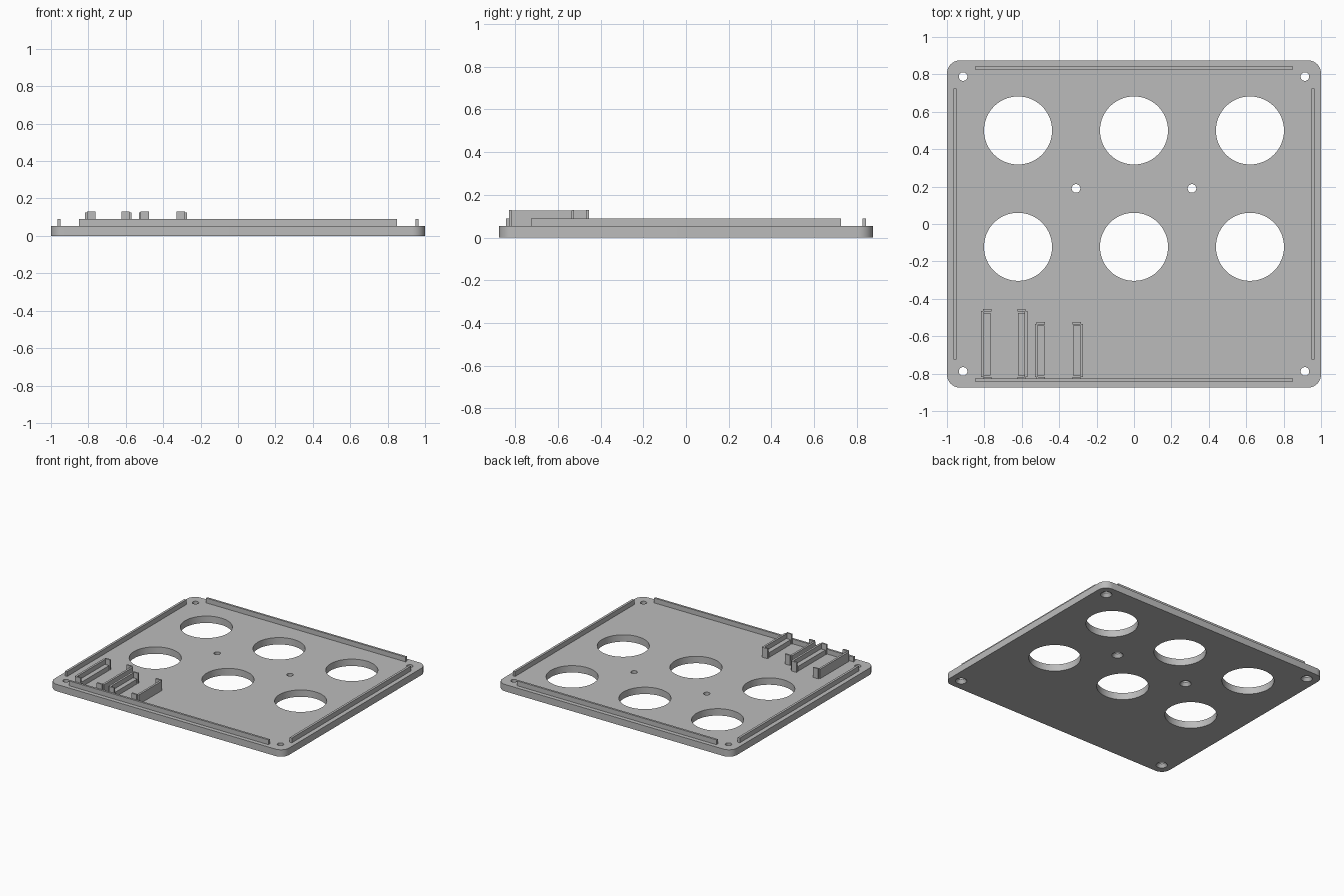
import bpy, bmesh, math
from mathutils import Matrix, Vector

cube = bpy.data.objects.get("Cube")
if cube:
    bpy.data.objects.remove(cube, do_unlink=True)

grey = bpy.data.materials.new("plain_grey")
grey.use_nodes = True
colour = (0.5, 0.5, 0.5, 1)
grey.diffuse_color = colour
grey.node_tree.nodes["Principled BSDF"].inputs["Base Color"].default_value = colour

T = 0.053          # plate thickness
RAIL_TOP = 0.09
CLIP_TOP = 0.13


def make(name, bm):
    bmesh.ops.recalc_face_normals(bm, faces=bm.faces)
    mesh = bpy.data.meshes.new(name)
    bm.to_mesh(mesh)
    bm.free()
    mesh.materials.append(grey)
    ob = bpy.data.objects.new(name, mesh)
    bpy.context.collection.objects.link(ob)
    return ob


def add_box(bm, x0, x1, y0, y1, z0, z1):
    size = Matrix.Diagonal((x1 - x0, y1 - y0, z1 - z0, 1))
    centre = Vector((x0 + x1, y0 + y1, z0 + z1)) / 2
    bmesh.ops.create_cube(bm, size=1, matrix=Matrix.Translation(centre) @ size)


def add_cone(bm, x, y, z0, z1, r0, r1, sides):
    bmesh.ops.create_cone(bm, cap_ends=True, segments=sides, radius1=r0, radius2=r1,
                          depth=z1 - z0, matrix=Matrix.Translation((x, y, (z0 + z1) / 2)))


def cut(target, name, bm):
    cutter = make(name, bm)
    cutter.hide_render = True
    mod = target.modifiers.new(name, 'BOOLEAN')
    mod.operation = 'DIFFERENCE'
    mod.solver = 'EXACT'
    mod.object = cutter
    bpy.context.view_layer.objects.active = target
    bpy.ops.object.modifier_apply(modifier=mod.name)
    bpy.data.objects.remove(cutter, do_unlink=True)


# Base plate with rounded corners
bm = bmesh.new()
add_box(bm, -1, 1, -0.875, 0.875, 0, T)
upright = [e for e in bm.edges if abs(e.verts[0].co.z - e.verts[1].co.z) > T / 2]
bmesh.ops.bevel(bm, geom=upright, offset=0.07, segments=10, profile=0.5, affect='EDGES')
plate = make("base_plate", bm)

# Six large round openings
bm = bmesh.new()
for x in (-0.62, 0, 0.62):
    for y in (-0.122, 0.5):
        add_cone(bm, x, y, -0.1, 0.2, 0.182, 0.182, 64)
cut(plate, "opening_cutter", bm)

# Screw holes, countersunk from below
screws = [(sx * 0.914, sy * 0.788) for sx in (-1, 1) for sy in (-1, 1)]
screws += [(-0.31, 0.19), (0.31, 0.19)]
bm = bmesh.new()
for x, y in screws:
    add_cone(bm, x, y, -0.1, 0.2, 0.023, 0.023, 32)
cut(plate, "screw_hole_cutter", bm)
bm = bmesh.new()
for x, y in screws:
    add_cone(bm, x, y, -0.01, 0.025, 0.047, 0.0225, 32)
cut(plate, "countersink_cutter", bm)

bpy.ops.object.select_all(action='DESELECT')
plate.select_set(True)
bpy.context.view_layer.objects.active = plate
bpy.ops.object.shade_smooth_by_angle(angle=math.radians(30))

# Low locating rails along the four edges
for name, s in (("back", 1), ("front", -1)):
    bm = bmesh.new()
    add_box(bm, -0.85, 0.85, s * 0.835 - 0.008, s * 0.835 + 0.008, T - 0.005, RAIL_TOP)
    make(name + "_rail", bm)
for name, s in (("left", 1), ("right", -1)):
    bm = bmesh.new()
    add_box(bm, s * 0.957 - 0.009, s * 0.957 + 0.009, -0.725, 0.725, T - 0.005, RAIL_TOP)
    make(name + "_rail", bm)


# Board clips: outer wall, lower inner ledge and an upright tab at each end
def clip(name, outer, inward, y0, y1):
    def part(bm, a, b, ya, yb, top):
        xa, xb = sorted((outer + inward * a, outer + inward * b))
        add_box(bm, xa, xb, ya, yb, T - 0.005, top)
    for label, a, b, ya, yb, top in (
            ("wall", 0, 0.016, y0 + 0.011, y1 - 0.011, CLIP_TOP - 0.004),
            ("ledge", 0.016, 0.052, y0 + 0.02, y1 - 0.02, RAIL_TOP),
            ("front_tab", 0.01, 0.055, y0, y0 + 0.012, CLIP_TOP),
            ("back_tab", 0.01, 0.055, y1 - 0.012, y1, CLIP_TOP)):
        bm = bmesh.new()
        part(bm, a, b, ya, yb, top)
        make(name + "_" + label, bm)


clip("long_clip_right", -0.818, 1, -0.829, -0.455)
clip("long_clip_left", -0.569, -1, -0.829, -0.455)
clip("short_clip_right", -0.53, 1, -0.829, -0.524)
clip("short_clip_left", -0.273, -1, -0.829, -0.524)
